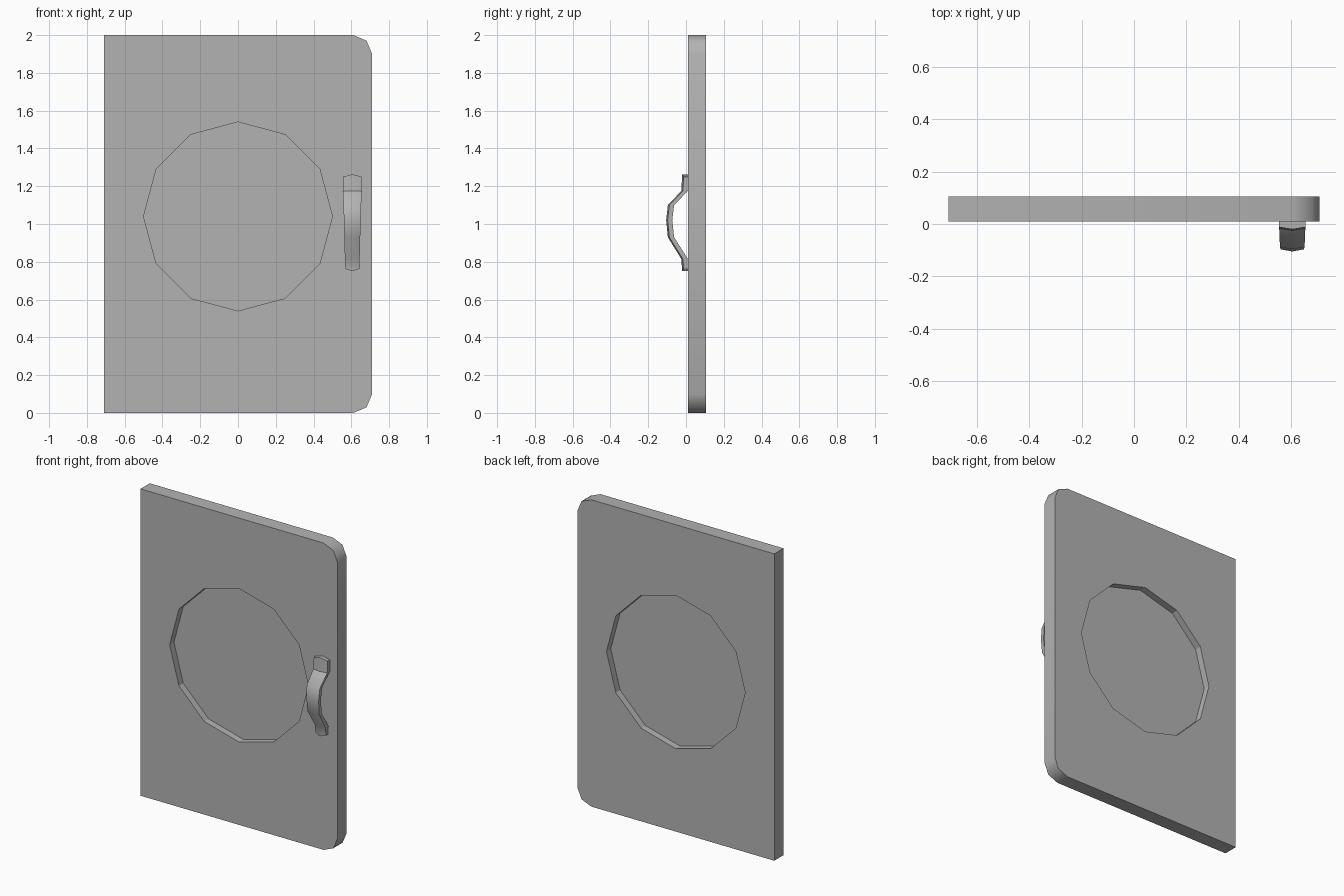
import bpy, bmesh, math

cube = bpy.data.objects.get("Cube")
if cube:
    bpy.data.objects.remove(cube, do_unlink=True)

GREY = (0.45, 0.45, 0.45, 1)
mat = bpy.data.materials.new("plain_grey")
mat.use_nodes = True
mat.diffuse_color = GREY
mat.node_tree.nodes["Principled BSDF"].inputs["Base Color"].default_value = GREY


def make_object(name, bm, angle):
    bmesh.ops.recalc_face_normals(bm, faces=bm.faces)
    mesh = bpy.data.meshes.new(name)
    bm.to_mesh(mesh)
    bm.free()
    mesh.materials.append(mat)
    ob = bpy.data.objects.new(name, mesh)
    bpy.context.collection.objects.link(ob)
    bpy.ops.object.select_all(action='DESELECT')
    ob.select_set(True)
    bpy.context.view_layer.objects.active = ob
    bpy.ops.object.shade_smooth_by_angle(angle=math.radians(angle))
    return ob


def ring(bm, outline, y):
    verts = [bm.verts.new((x, y, z)) for x, z in outline]
    return [bm.edges.new((verts[i - 1], verts[i])) for i in range(len(verts))]


# Door panel: outline rounded on the handle side, with a twelve-sided opening
FRONT, BACK = 0.01, 0.105
HALF, R = 0.71, 0.1
corner = [(HALF - R + R * math.cos(a), 2 - R + R * math.sin(a))
          for a in (math.pi * i / 6 for i in range(4))]
# the corner has one middle point only
corner = [corner[0], (HALF - R + R * math.sqrt(0.5), 2 - R + R * math.sqrt(0.5)), corner[3]]
outline = corner + [(-HALF, 2), (-HALF, 0)] + [(x, 2 - z) for x, z in reversed(corner)]
opening = [(0.5 * math.cos(math.pi * i / 6), 1.04 + 0.5 * math.sin(math.pi * i / 6))
           for i in range(12)]

bm = bmesh.new()
for y in (FRONT, BACK):
    edges = ring(bm, outline, y) + ring(bm, opening, y)
    bmesh.ops.triangle_fill(bm, use_beauty=True, use_dissolve=False, edges=edges)
bm.verts.ensure_lookup_table()
n, m = len(outline), len(opening)
for start, count in ((0, n), (n, m)):
    for i in range(count):
        a, b = start + i, start + (i + 1) % count
        bm.faces.new([bm.verts[k] for k in (a, b, b + n + m, a + n + m)])
panel = make_object("door_panel", bm, 50)
# keep the opening's walls faceted
for p in panel.data.polygons:
    if abs(p.normal.y) < 0.5 and math.hypot(p.center.x, p.center.z - 1.04) < 0.52:
        p.use_smooth = False

# Thin pane recessed halfway through the opening
bm = bmesh.new()
mid = (FRONT + BACK) / 2
pane = bm.faces.new([bm.verts.new((x, mid - 0.003, z)) for x, z in opening])
grown = bmesh.ops.extrude_face_region(bm, geom=[pane])["geom"]
bmesh.ops.translate(bm, vec=(0, 0.006, 0),
                    verts=[v for v in grown if isinstance(v, bmesh.types.BMVert)])
make_object("round_pane", bm, 20)

# Bow handle: stations of (z, outer y, inner y, half width, tip offset)
stations = [(1.25, -0.012, 0.01, 0.05, 0.013), (1.175, -0.017, 0.01, 0.05, 0),
            (1.10, -0.088, -0.063, 0.047, 0), (1.02, -0.097, -0.073, 0.044, 0),
            (0.93, -0.088, -0.063, 0.042, 0), (0.815, -0.017, 0.01, 0.039, 0),
            (0.763, -0.012, 0.01, 0.037, -0.013)]
bm = bmesh.new()
rows = []
for z, outer, inner, w, tip in stations:
    bulge = 0.008
    section = [(-w, outer, z), (0, outer - bulge, z + tip), (w, outer, z),
               (w, inner, z), (0, inner, z + tip), (-w, inner, z)]
    rows.append([bm.verts.new((0.605 + x, y, zz)) for x, y, zz in section])
for lo, hi in zip(rows, rows[1:]):
    for i in range(6):
        bm.faces.new((lo[i - 1], lo[i], hi[i], hi[i - 1]))
for end in (rows[0], rows[-1]):
    bm.faces.new(end)
make_object("handle", bm, 38)
